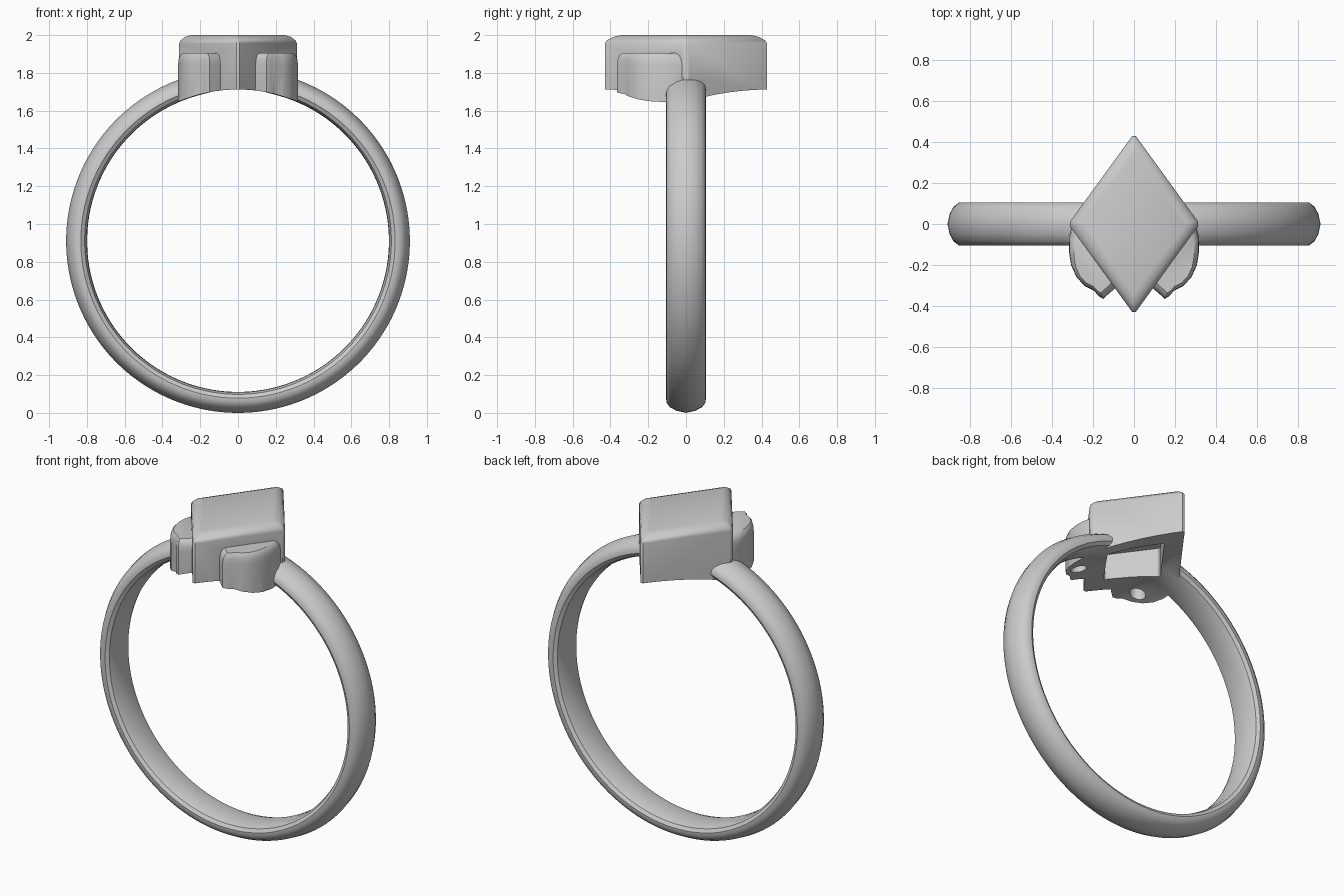
import bpy, bmesh, math
from mathutils import Vector

if "Cube" in bpy.data.objects:
    bpy.data.objects.remove(bpy.data.objects["Cube"])

CZ = 0.91  # height of the finger-hole centre


def loft(name, loops, closed=False):
    """Skin equal-length loops; cap the ends, or join last to first."""
    bm = bmesh.new()
    rows = [[bm.verts.new(p) for p in loop] for loop in loops]
    n, m = len(rows[0]), len(rows)
    for i in range(m if closed else m - 1):
        a, b = rows[i], rows[(i + 1) % m]
        for j in range(n):
            k = (j + 1) % n
            bm.faces.new((a[j], a[k], b[k], b[j]))
    if not closed:
        bm.faces.new(rows[0][::-1])
        bm.faces.new(rows[-1])
    bmesh.ops.recalc_face_normals(bm, faces=bm.faces)
    me = bpy.data.meshes.new(name)
    bm.to_mesh(me)
    bm.free()
    ob = bpy.data.objects.new(name, me)
    bpy.context.collection.objects.link(ob)
    return ob


def prism(name, outline, levels):
    """Vertical prism; levels are (z, scale about the outline centre)."""
    pts = [Vector(p) for p in outline]
    c = sum(pts, Vector((0, 0))) / len(pts)
    return loft(name, [[(*(c + (p - c) * s), z) for p in pts] for z, s in levels])


def combine(target, other, op):
    mod = target.modifiers.new(op, 'BOOLEAN')
    mod.operation = op
    mod.solver = 'EXACT'
    mod.object = other
    bpy.context.view_layer.objects.active = target
    bpy.ops.object.modifier_apply(modifier=mod.name)
    bpy.data.objects.remove(other)


# Band: flat inside, domed outside, turned about the y axis
half = [(0.799, 0.0), (0.801, 0.06), (0.812, 0.092), (0.832, 0.105), (0.855, 0.104),
        (0.88, 0.085), (0.899, 0.05), (0.91, 0.0)]
section = half + [(r, -y) for r, y in half[-2:0:-1]]
N = 128
loops = []
for i in range(N):
    a = 2 * math.pi * (i + 0.5) / N
    loops.append([(r * math.sin(a), y, CZ + r * math.cos(a)) for r, y in section])
ring = loft("ring", loops, closed=True)

# Diamond-shaped setting with a softened upper rim
diamond = [(0.312, -0.012), (0.312, 0.012), (0.008, 0.43), (-0.008, 0.43),
           (-0.312, 0.012), (-0.312, -0.012), (-0.008, -0.43), (0.008, -0.43)]
head = prism("diamond_setting", diamond,
             [(1.58, 1), (1.955, 1), (1.972, 0.975), (1.99, 0.9), (2.0, 0.8)])

# Rounded side lobes on the two front faces
lobe = [(0.30, 0.0), (0.316, -0.06), (0.318, -0.13), (0.307, -0.20), (0.28, -0.26),
        (0.24, -0.303), (0.195, -0.325), (0.172, -0.352), (0.15, -0.365), (0.128, -0.345),
        (0.105, -0.325), (0.07, -0.29), (0.10, -0.22), (0.2, -0.08)]
for side, s in (("right", 1), ("left", -1)):
    piece = prism(side + "_lobe", [(s * x, y) for x, y in lobe],
                  [(1.58, 1), (1.84, 1), (1.872, 0.97), (1.893, 0.9), (1.905, 0.78)])
    combine(head, piece, 'UNION')


def circle(r, cx, cy, n):
    return [(cx + r * math.cos(2 * math.pi * i / n), cy + r * math.sin(2 * math.pi * i / n))
            for i in range(n)]


# Underside of the head follows the finger hole
finger = loft("finger_cutter", [[(x, y, CZ + z) for x, z in circle(0.802, 0, 0, 128)]
                                for y in (-0.7, 0.7)])
combine(head, finger, 'DIFFERENCE')
combine(ring, head, 'UNION')

# Hollows on the underside of the setting and lobes
hollow = prism("hollow_cutter", [(x * 0.6, y * 0.6) for x, y in diamond],
               [(1.5, 1), (1.87, 1)])
combine(ring, hollow, 'DIFFERENCE')
for s in (1, -1):
    hole = prism("hole_cutter", circle(0.045, s * 0.215, -0.225, 20), [(1.5, 1), (1.78, 1)])
    combine(ring, hole, 'DIFFERENCE')

# Smooth shading with crisp edges kept
bpy.ops.object.select_all(action='DESELECT')
ring.select_set(True)
bpy.context.view_layer.objects.active = ring
bpy.ops.object.shade_smooth_by_angle(angle=math.radians(35))
